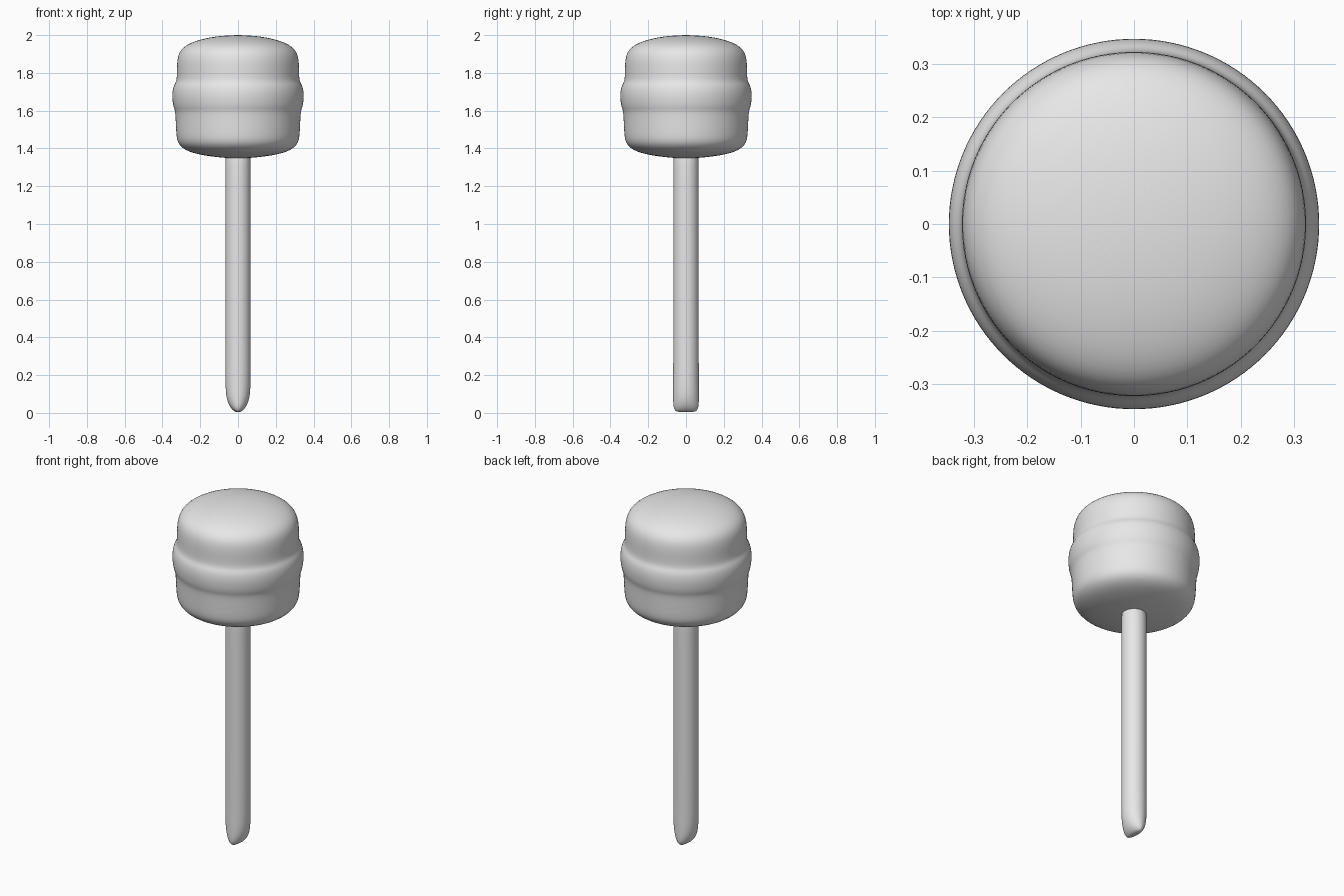
import bpy
import bmesh
from math import cos, sin, tau

cube = bpy.data.objects.get("Cube")
if cube:
    bpy.data.objects.remove(cube, do_unlink=True)

grey = bpy.data.materials.new("plain grey")
grey.use_nodes = True
colour = (0.8, 0.8, 0.8, 1)
grey.diffuse_color = colour
grey.node_tree.nodes["Principled BSDF"].inputs["Base Color"].default_value = colour


def loft(name, rings, sides):
    """Skin elliptical rings (z, x radius, y radius) from bottom to top."""
    bm = bmesh.new()
    loops = [[bm.verts.new((rx * cos(tau * i / sides), ry * sin(tau * i / sides), z))
              for i in range(sides)] for z, rx, ry in rings]
    for low, high in zip(loops, loops[1:]):
        for i in range(sides):
            j = (i + 1) % sides
            bm.faces.new((low[i], low[j], high[j], high[i]))
    bm.faces.new(loops[0][::-1])
    bm.faces.new(loops[-1])
    mesh = bpy.data.meshes.new(name)
    bm.to_mesh(mesh)
    bm.free()
    mesh.materials.append(grey)
    mesh.shade_smooth()
    obj = bpy.data.objects.new(name, mesh)
    bpy.context.collection.objects.link(obj)
    smooth = obj.modifiers.new("smooth", 'SUBSURF')
    smooth.levels = smooth.render_levels = 2
    return obj


# Domed head with a raised belt around its middle
head_profile = [
    (0.04, 1.348), (0.13, 1.355), (0.23, 1.372), (0.29, 1.395), (0.323, 1.43),
    (0.329, 1.48), (0.332, 1.56), (0.335, 1.60), (0.344, 1.62), (0.350, 1.66),
    (0.350, 1.70), (0.342, 1.735), (0.327, 1.755), (0.325, 1.80), (0.325, 1.87),
    (0.308, 1.925), (0.25, 1.963), (0.15, 1.99), (0.04, 2.0)]
loft("mallet_head", [(z, r, r) for r, z in head_profile], 32)

# Round handle whose tip narrows to a blunt wedge running front to back
loft("handle", [
    (0.004, 0.010, 0.045), (0.012, 0.026, 0.060), (0.034, 0.046, 0.069),
    (0.08, 0.064, 0.070), (0.15, 0.068, 0.070), (0.22, 0.069, 0.069),
    (0.80, 0.069, 0.069), (1.32, 0.069, 0.069), (1.40, 0.069, 0.069)], 16)
